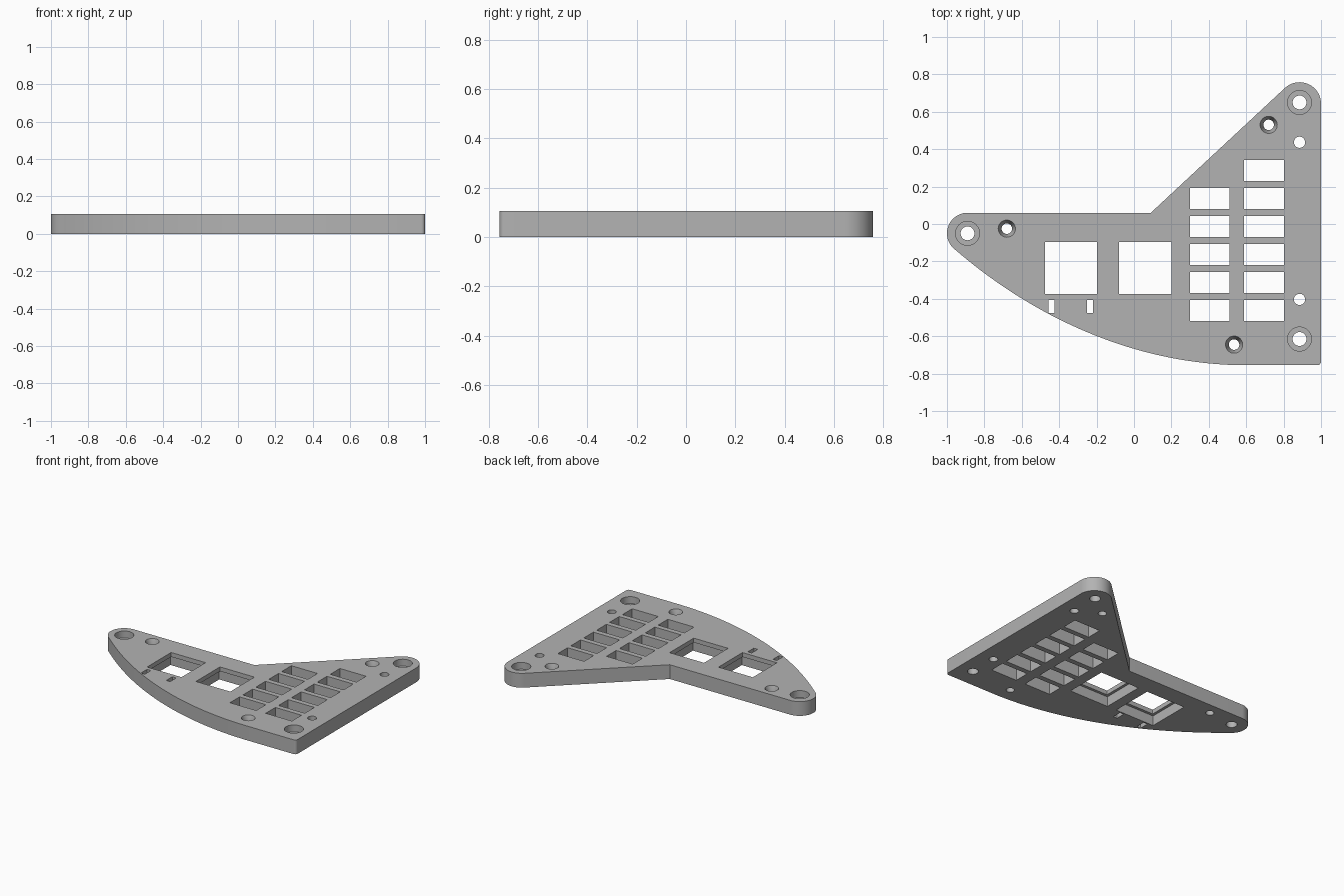
import bpy, bmesh
from math import sin, cos, radians, pi, sqrt
from mathutils import Vector
from mathutils.geometry import interpolate_bezier

if "Cube" in bpy.data.objects:
    bpy.data.objects.remove(bpy.data.objects["Cube"])

THICK = 0.105
OVER = 0.02     # how far cutters stick out of the plate

grey = bpy.data.materials.new("plain grey")
grey.use_nodes = True
grey.diffuse_color = (0.45, 0.45, 0.45, 1)
grey.node_tree.nodes["Principled BSDF"].inputs["Base Color"].default_value = grey.diffuse_color


def make_object(name, bm):
    bmesh.ops.recalc_face_normals(bm, faces=bm.faces)
    mesh = bpy.data.meshes.new(name)
    bm.to_mesh(mesh)
    bm.free()
    obj = bpy.data.objects.new(name, mesh)
    bpy.context.collection.objects.link(obj)
    mesh.materials.append(grey)
    return obj


def arc(x, y, r, start, end, steps):
    angles = [radians(start + (end - start) * i / steps) for i in range(steps + 1)]
    return [(x + r * cos(a), y + r * sin(a)) for a in angles]


def stepped_cutter(bm, x, y, profile, sides=40, turn=0.0):
    """Stack of rings (radius, z), closed at both ends."""
    rings = []
    for r, z in profile:
        rings.append([bm.verts.new((x + r * cos(turn + 2 * pi * i / sides),
                                    y + r * sin(turn + 2 * pi * i / sides), z))
                      for i in range(sides)])
    for low, high in zip(rings, rings[1:]):
        for i in range(sides):
            j = (i + 1) % sides
            bm.faces.new((low[i], low[j], high[j], high[i]))
    bm.faces.new(rings[0][::-1])
    bm.faces.new(rings[-1])


def box_cutter(bm, x, y, w, d):
    verts = bmesh.ops.create_cube(bm, size=1)["verts"]
    bmesh.ops.scale(bm, verts=verts, vec=(w, d, THICK + 2 * OVER))
    bmesh.ops.translate(bm, verts=verts, vec=(x, y, THICK / 2))


# Plate outline: rounded horn, notch, rounded tip, bowed lower edge, small corner
outline = arc(0.885, 0.643, 0.115, 0, 133, 24)
outline.append((0.09, 0.06))
outline += arc(-0.89, -0.05, 0.11, 90, 235, 24)
bow = interpolate_bezier(Vector((-0.953, -0.14, 0)), Vector((-0.5, -0.53, 0)),
                         Vector((0.05, -0.755, 0)), Vector((0.6, -0.755, 0)), 48)
outline += [(p.x, p.y) for p in bow[1:]]
outline += arc(0.98, -0.735, 0.02, 270, 360, 6)

bm = bmesh.new()
base = bm.faces.new([bm.verts.new((x, y, 0)) for x, y in outline])
grown = bmesh.ops.extrude_face_region(bm, geom=[base], use_keep_orig=True)
bmesh.ops.translate(bm, vec=(0, 0, THICK),
                    verts=[v for v in grown["geom"] if isinstance(v, bmesh.types.BMVert)])
plate = make_object("plate", bm)

# All openings go into one cutter
bm = bmesh.new()
bottom, top = -OVER, THICK + OVER

# Counterbored mounting holes
for x, y in ((0.885, 0.65), (0.885, -0.615), (-0.89, -0.05)):
    stepped_cutter(bm, x, y, [(0.037, bottom), (0.037, 0.055), (0.064, 0.055), (0.064, top)])

# Tapered screw holes
for x, y in ((0.72, 0.53), (-0.68, -0.025), (0.535, -0.645)):
    stepped_cutter(bm, x, y, [(0.028, bottom), (0.028, 0.055), (0.046, THICK), (0.046, top)])

# Plain holes
for y in (0.437, -0.403):
    stepped_cutter(bm, 0.885, y, [(0.03, bottom), (0.03, top)])

# Square openings with a wider pocket below
for x in (-0.337, 0.06):
    small, wide = 0.28 / sqrt(2), 0.32 / sqrt(2)
    stepped_cutter(bm, x, -0.235, [(wide, bottom), (wide, 0.073), (small, 0.073), (small, top)],
                   sides=4, turn=pi / 4)

# Two columns of rectangular slots
for x, count in ((0.405, 5), (0.695, 6)):
    for row in range(count):
        box_cutter(bm, x, -0.463 + 0.15 * row, 0.213, 0.112)

# Narrow slots
for x in (-0.44, -0.235):
    box_cutter(bm, x, -0.44, 0.032, 0.07)

cutter = make_object("opening_cutter", bm)
cutter.hide_render = True

# Cut the plate and keep the finished mesh
cut = plate.modifiers.new("openings", "BOOLEAN")
cut.operation = "DIFFERENCE"
cut.solver = "EXACT"
cut.object = cutter
graph = bpy.context.evaluated_depsgraph_get()
graph.update()
finished = bpy.data.meshes.new_from_object(plate.evaluated_get(graph))
plate.modifiers.clear()
plate.data = finished
bpy.data.objects.remove(cutter)

bpy.ops.object.select_all(action="DESELECT")
plate.select_set(True)
bpy.context.view_layer.objects.active = plate
bpy.ops.object.shade_smooth_by_angle(angle=radians(25))
